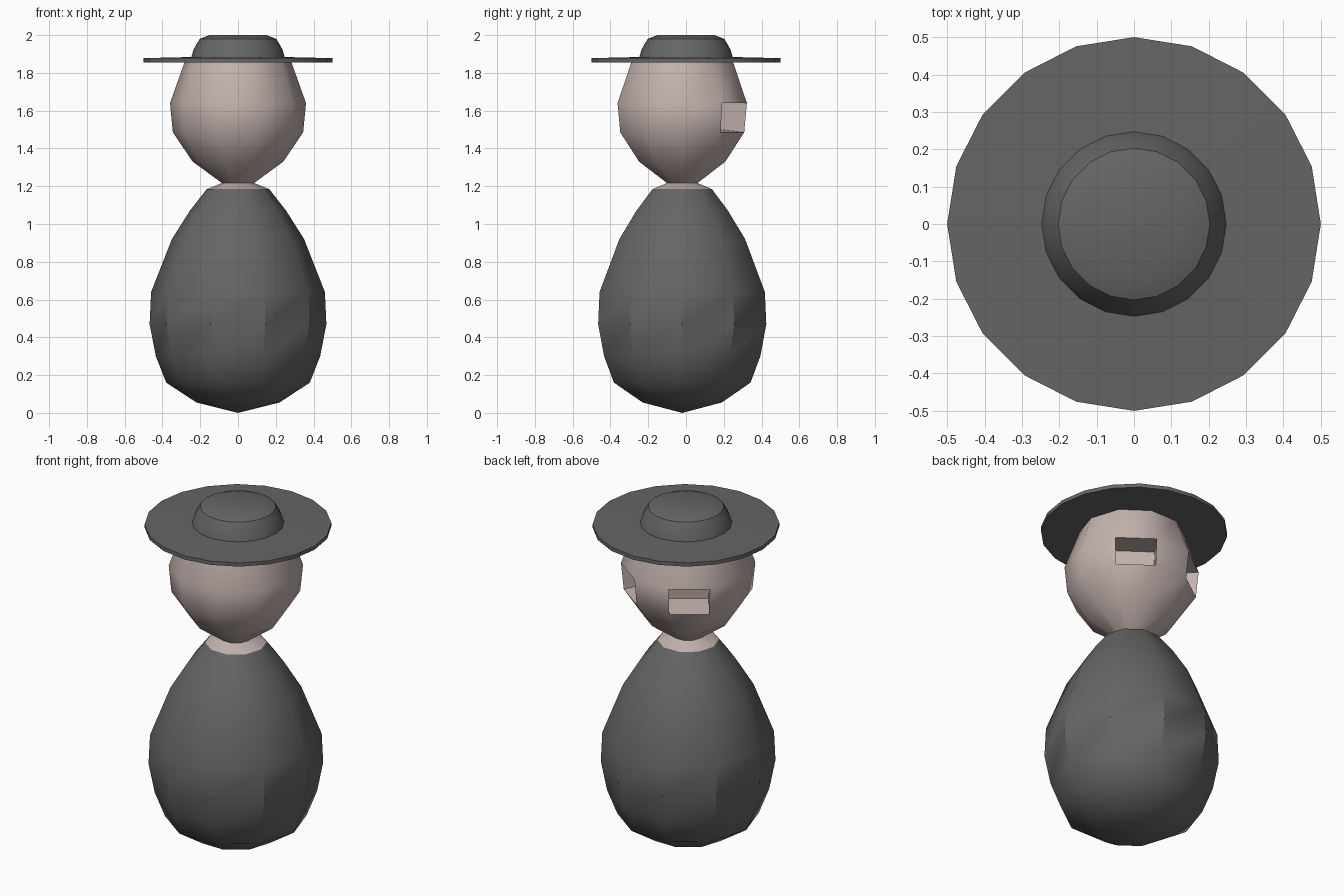
import bpy, bmesh
from math import cos, sin, tau, radians, degrees, atan2

if "Cube" in bpy.data.objects:
    bpy.data.objects.remove(bpy.data.objects["Cube"])


def make_mat(name, rgb):
    m = bpy.data.materials.new(name)
    m.diffuse_color = (*rgb, 1)
    m.use_nodes = True
    m.node_tree.nodes["Principled BSDF"].inputs["Base Color"].default_value = m.diffuse_color
    return m


def lathe(profile, sides, y0):
    """Closed solid from (radius, z) points, listed bottom to top."""
    bm = bmesh.new()
    rings = []
    for r, z in profile:
        if r == 0:
            rings.append([bm.verts.new((0, y0, z))] * sides)
        else:
            rings.append([bm.verts.new((r * cos(tau * i / sides),
                                        y0 + r * sin(tau * i / sides), z))
                          for i in range(sides)])
    for a, b in zip(rings, rings[1:]):
        for i in range(sides):
            j = (i + 1) % sides
            bm.faces.new(list(dict.fromkeys((a[i], a[j], b[j], b[i]))))
    for ring in (rings[0], rings[-1]):
        if ring[0] is not ring[1]:
            bm.faces.new(ring)
    bmesh.ops.recalc_face_normals(bm, faces=bm.faces)
    bm.normal_update()
    return bm


def finish(bm, name, mat, angle):
    me = bpy.data.meshes.new(name)
    bm.to_mesh(me)
    bm.free()
    me.materials.append(mat)
    ob = bpy.data.objects.new(name, me)
    bpy.context.collection.objects.link(ob)
    bpy.ops.object.select_all(action='DESELECT')
    ob.select_set(True)
    bpy.context.view_layer.objects.active = ob
    bpy.ops.object.shade_smooth_by_angle(angle=radians(angle))
    return ob


dark = make_mat("dark_grey", (0.13, 0.13, 0.13))
skin = make_mat("pale_pink", (0.55, 0.45, 0.42))
Y = -0.02

# Egg-shaped body
finish(lathe([(0, 0), (0.22, 0.055), (0.38, 0.16), (0.435, 0.30), (0.468, 0.47),
              (0.46, 0.64), (0.35, 0.92), (0.255, 1.07), (0.165, 1.185)], 10, Y),
       "body", dark, 35)

# Head with flared neck
head = lathe([(0.165, 1.185), (0.085, 1.217), (0.24, 1.33), (0.345, 1.485),
              (0.36, 1.64), (0.28, 1.865)], 10, Y)

# Two square sockets sunk into the rear diagonal faces
sockets = []
for f in head.faces:
    c = f.calc_center_median()
    a = degrees(atan2(c.y - Y, c.x))
    if 1.5 < c.z < 1.62 and min(abs(a - 54), abs(a - 126)) < 5:
        sockets.append(f)
bmesh.ops.inset_individual(head, faces=sockets, thickness=0, depth=-0.17)
finish(head, "head", skin, 35)

# Wide-brimmed hat
finish(lathe([(0, 1.856), (0.5, 1.856), (0.5, 1.878), (0.247, 1.884), (0.235, 1.925),
              (0.203, 1.98), (0.15, 2.0), (0, 2.0)], 20, 0), "hat", dark, 30)
